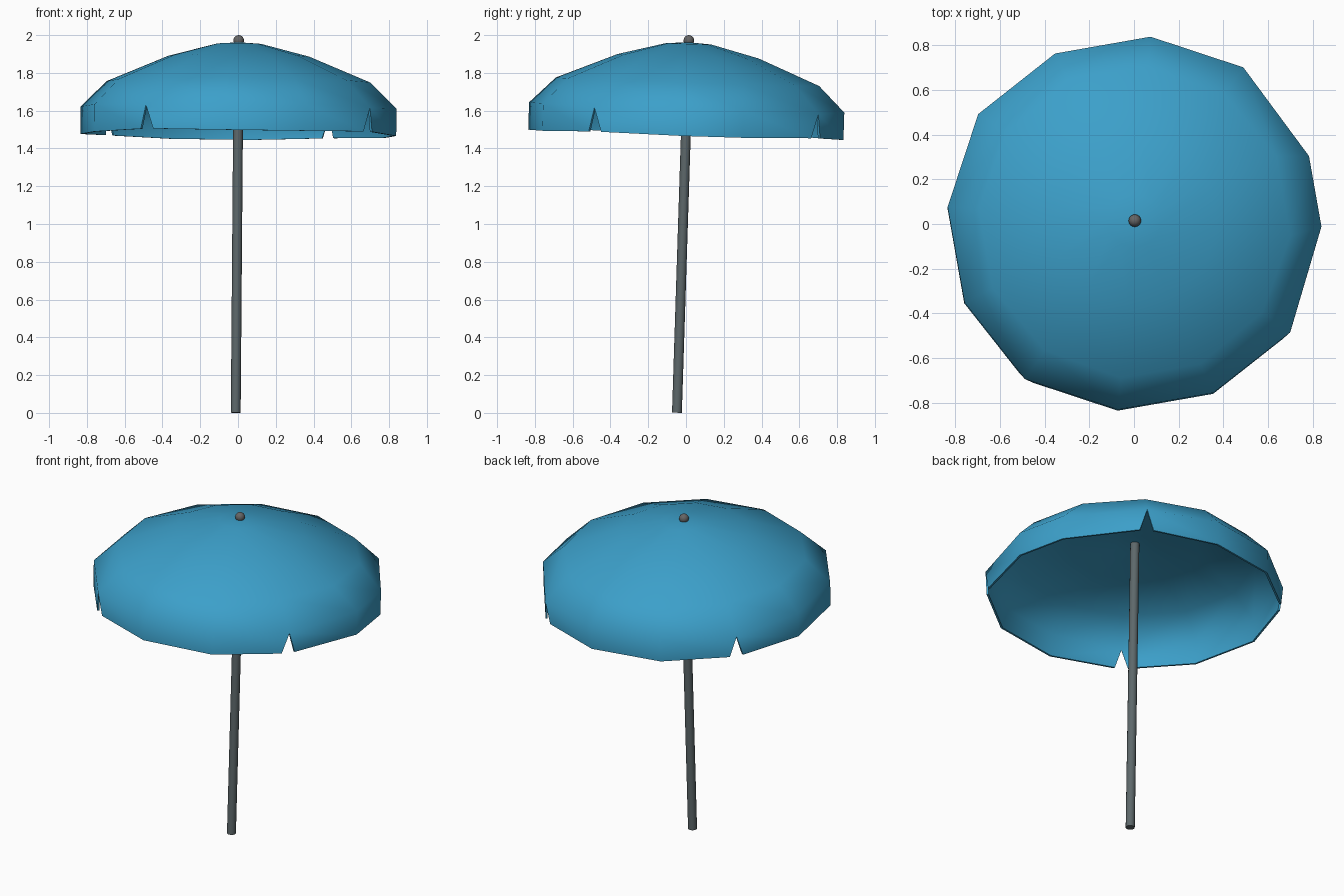
import bpy, bmesh, math
from mathutils import Vector, Matrix

if "Cube" in bpy.data.objects:
    bpy.data.objects.remove(bpy.data.objects["Cube"])

# whole parasol leans slightly along this axis from its foot
FOOT = Vector((-0.012, -0.048, 0.001))
AXIS = Vector((0.008, 0.032, 1.0)).normalized()
LEAN = Matrix.Translation(FOOT) @ Vector((0, 0, 1)).rotation_difference(AXIS).to_matrix().to_4x4()


def material(name, rgb):
    m = bpy.data.materials.new(name)
    m.diffuse_color = (*rgb, 1)
    m.use_nodes = True
    m.node_tree.nodes["Principled BSDF"].inputs["Base Color"].default_value = m.diffuse_color
    return m


def add_object(name, bm, mat):
    me = bpy.data.meshes.new(name)
    bm.to_mesh(me)
    bm.free()
    me.materials.append(mat)
    ob = bpy.data.objects.new(name, me)
    bpy.context.collection.objects.link(ob)
    bpy.ops.object.select_all(action='DESELECT')
    ob.select_set(True)
    bpy.context.view_layer.objects.active = ob
    return ob


def finish(ob, angle):
    bpy.ops.object.shade_smooth_by_angle(angle=math.radians(angle))
    ob.data.transform(LEAN)


blue = material("canopy blue", (0.045, 0.35, 0.59))
slate = material("pole grey", (0.11, 0.138, 0.145))
grey = material("finial grey", (0.13, 0.13, 0.13))

# canopy: twelve-sided dome
N = 12
PROFILE = [(0.12, 1.954), (0.375, 1.888), (0.70, 1.753), (0.838, 1.617)]
NOTCHES = {k for k in range(N) if k % 3 == 2}


def ring_point(k, i):
    r, z = PROFILE[i]
    a = -95 + 30 * k
    if i == 3:
        # the right-hand panel is narrower, notched corners sit out and down
        a += {3: 4.0, 4: -4.0}.get(k, 0.0)
        if k in NOTCHES:
            r, z = r + 0.014, z - 0.012
    a = math.radians(a)
    return (r * math.cos(a), r * math.sin(a), z)


bm = bmesh.new()
apex = bm.verts.new((0, 0, 1.962))
rings = [[bm.verts.new(ring_point(k, i)) for k in range(N)] for i in range(4)]
for k in range(N):
    n = (k + 1) % N
    bm.faces.new((apex, rings[0][k], rings[0][n]))
    for a, b in zip(rings, rings[1:]):
        bm.faces.new((a[k], b[k], b[n], a[n]))

# valance with a V notch at every third corner
rim = rings[-1]
hem = []
for k in range(N):
    p = Vector((rim[k].co.x, rim[k].co.y, 1.479 if k in NOTCHES else 1.472))
    if k in NOTCHES:
        pair = []
        for j in (k - 1, (k + 1) % N):
            d = rim[j].co - rim[k].co
            d.z = 0
            pair.append(bm.verts.new(p + d.normalized() * 0.042))
        hem.append(pair)
    else:
        v = bm.verts.new(p)
        hem.append([v, v])
for k in range(N):
    n = (k + 1) % N
    bm.faces.new((rim[k], hem[k][1], hem[n][0], rim[n]))
bm.normal_update()
outer_count = len(bm.verts)
canopy = add_object("canopy", bm, blue)
mod = canopy.modifiers.new("thickness", 'SOLIDIFY')
mod.thickness = 0.012
mod.offset = -1
bpy.ops.object.modifier_apply(modifier=mod.name)

# lining is flatter than the outside near the middle
for v in canopy.data.vertices[outer_count:]:
    r = v.co.xy.length
    if r < 0.6:
        v.co.z = 1.84 - 0.10 * (r / 0.7) ** 1.3
finish(canopy, 65)

# pole
bm = bmesh.new()
bmesh.ops.create_cone(bm, cap_ends=True, segments=16, radius1=0.026, radius2=0.026, depth=1.95,
                      matrix=Matrix.Translation((0, 0, 0.975)))
finish(add_object("pole", bm, slate), 40)

# finial knob on top
bm = bmesh.new()
bmesh.ops.create_uvsphere(bm, u_segments=16, v_segments=10, radius=0.028,
                          matrix=Matrix.Translation((0, 0, 1.972)))
finish(add_object("finial", bm, grey), 60)
